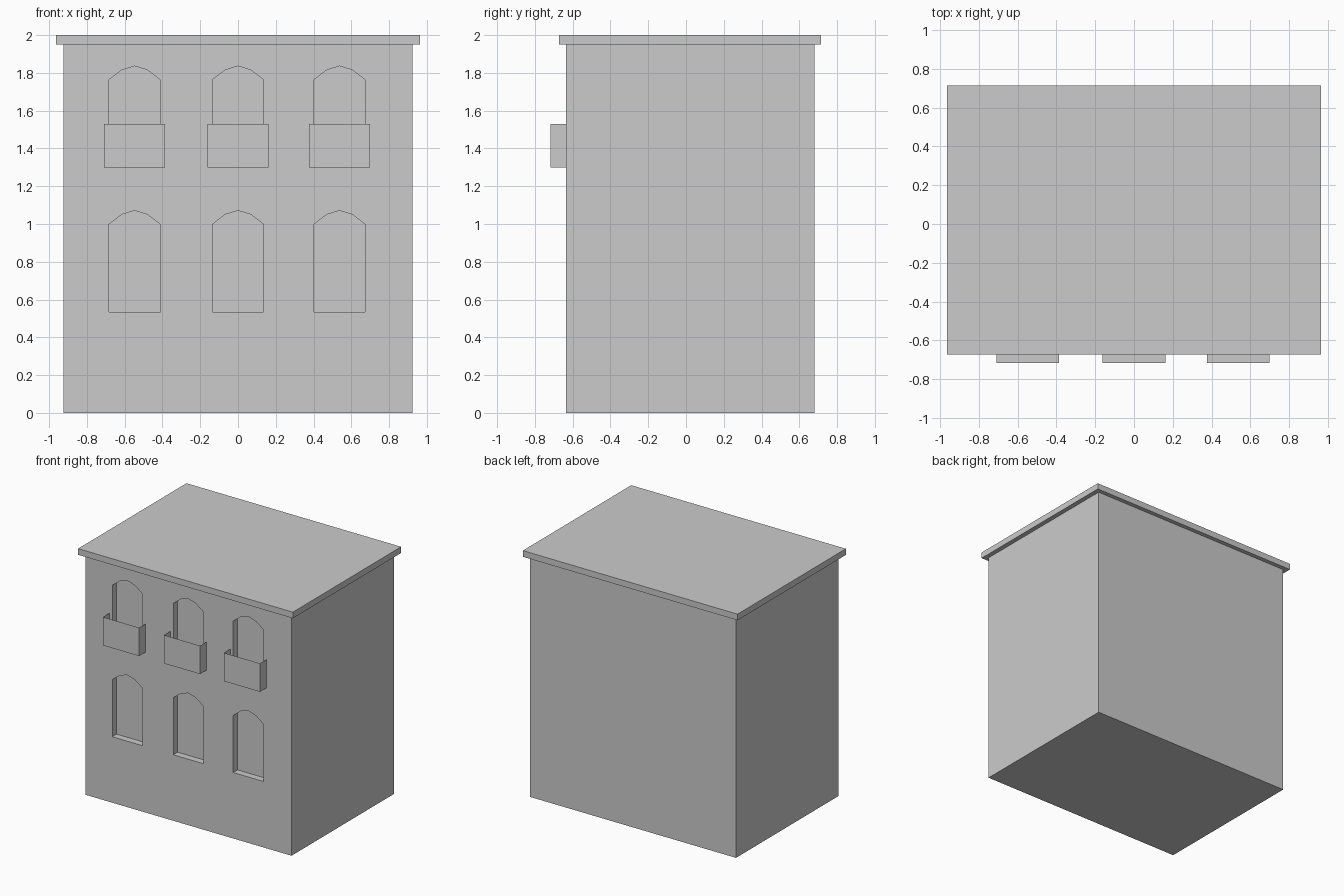
import bpy, bmesh

if "Cube" in bpy.data.objects:
    bpy.data.objects.remove(bpy.data.objects["Cube"])

WALL_Y = -0.635      # front wall plane
RECESS = 0.055       # window depth
WINDOW_X = (-0.5475, 0.0, 0.5375)
WINDOW_Z = (0.535, 1.3)


def make_object(name, bm):
    bmesh.ops.recalc_face_normals(bm, faces=bm.faces)
    mesh = bpy.data.meshes.new(name)
    bm.to_mesh(mesh)
    bm.free()
    obj = bpy.data.objects.new(name, mesh)
    bpy.context.collection.objects.link(obj)
    return obj


def box(name, lo, hi, open_faces=()):
    """Box between two corners, leaving out faces that point along open_faces."""
    bm = bmesh.new()
    bmesh.ops.create_cube(bm, size=1)
    for v in bm.verts:
        v.co = [lo[i] if v.co[i] < 0 else hi[i] for i in range(3)]
    bm.normal_update()
    gone = [f for f in bm.faces
            if any(f.normal[axis] * sign > 0.9 for axis, sign in open_faces)]
    bmesh.ops.delete(bm, geom=gone, context='FACES')
    return make_object(name, bm)


# Walls and overhanging flat roof
walls = box("walls", (-0.925, WALL_Y, 0), (0.925, 0.68, 1.95))
box("roof_slab", (-0.963, -0.673, 1.95), (0.963, 0.715, 2.0))

# Arched window profile, as offsets from the bottom centre
profile = [(-0.136, 0), (0.136, 0), (0.136, 0.463), (0.068, 0.515),
           (0, 0.536), (-0.068, 0.515), (-0.136, 0.463)]

# Six window recesses, cut into the front wall
bm = bmesh.new()
for cx in WINDOW_X:
    for z in WINDOW_Z:
        face = bm.faces.new([bm.verts.new((cx + px, WALL_Y - 0.1, z + pz))
                             for px, pz in profile])
        ext = bmesh.ops.extrude_face_region(bm, geom=[face], use_keep_orig=True)
        verts = [g for g in ext["geom"] if isinstance(g, bmesh.types.BMVert)]
        bmesh.ops.translate(bm, verts=verts, vec=(0, 0.1 + RECESS, 0))
cutter = make_object("window_cutter", bm)
cutter.hide_render = True

cut = walls.modifiers.new("windows", 'BOOLEAN')
cut.operation = 'DIFFERENCE'
cut.solver = 'EXACT'
cut.object = cutter
bpy.context.view_layer.objects.active = walls
bpy.ops.object.modifier_apply(modifier=cut.name)
bpy.data.objects.remove(cutter)

# Thin balconies, open at the top and towards the wall
for side, cx in zip(("left", "middle", "right"), WINDOW_X):
    box("balcony_" + side, (cx - 0.162, -0.717, 1.3), (cx + 0.162, WALL_Y, 1.53),
        open_faces=((2, 1), (1, 1)))
